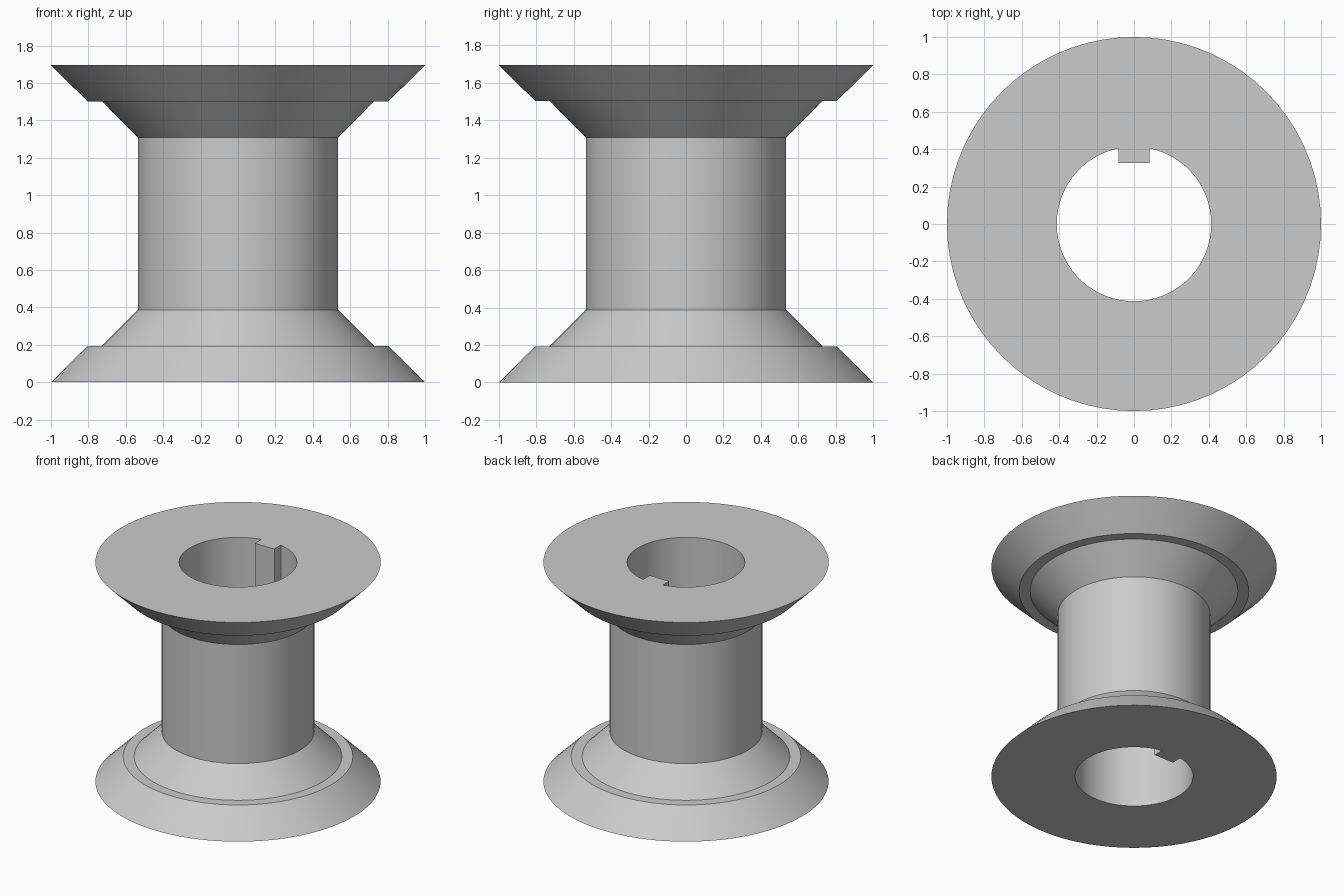
import bpy, bmesh
from math import sin, cos, pi, asin, radians

cube = bpy.data.objects.get("Cube")
if cube:
    bpy.data.objects.remove(cube)

HEIGHT = 1.695
BORE_R, KEY_HALF, KEY_Y = 0.413, 0.083, 0.325
SEGS, BORE_SEGS = 72, 56

# Outer profile (radius, height) of the lower flange, mirrored for the upper one
lower = [(1.0, 0.0), (0.805, 0.193), (0.728, 0.193), (0.535, 0.387)]
profile = lower + [(r, HEIGHT - z) for r, z in reversed(lower)]

# Bore outline with a rectangular key on the back side
gap = asin(KEY_HALF / BORE_R)
start, sweep = pi / 2 + gap, 2 * pi - 2 * gap
bore = [(BORE_R * cos(start + sweep * i / BORE_SEGS),
         BORE_R * sin(start + sweep * i / BORE_SEGS)) for i in range(BORE_SEGS + 1)]
bore += [(KEY_HALF, KEY_Y), (-KEY_HALF, KEY_Y)]

bm = bmesh.new()


def ring(points, z):
    return [bm.verts.new((x, y, z)) for x, y in points]


def skin(a, b):
    for i in range(len(a)):
        j = (i + 1) % len(a)
        bm.faces.new((a[i], a[j], b[j], b[i]))


def loop_edges(verts):
    return [bm.edges.get((verts[i - 1], verts[i])) for i in range(len(verts))]


# Turned outer surface
circle = [(cos(2 * pi * i / SEGS), sin(2 * pi * i / SEGS)) for i in range(SEGS)]
outer = [ring([(r * x, r * y) for x, y in circle], z) for r, z in profile]
for a, b in zip(outer, outer[1:]):
    skin(a, b)

# Keyed bore wall
inner = [ring(bore, z) for z in (0, HEIGHT)]
skin(inner[1], inner[0])

# Flat end faces with the bore left open
for o, i in ((outer[0], inner[0]), (outer[-1], inner[1])):
    bmesh.ops.triangle_fill(bm, use_beauty=True, edges=loop_edges(o) + loop_edges(i))

bmesh.ops.recalc_face_normals(bm, faces=bm.faces)
mesh = bpy.data.meshes.new("flanged_spool")
bm.to_mesh(mesh)
bm.free()

spool = bpy.data.objects.new("flanged_spool", mesh)
bpy.context.collection.objects.link(spool)

# Single plain grey
grey = bpy.data.materials.new("plain_grey")
grey.use_nodes = True
colour = (0.6, 0.6, 0.6, 1)
grey.diffuse_color = colour
grey.node_tree.nodes["Principled BSDF"].inputs["Base Color"].default_value = colour
mesh.materials.append(grey)

bpy.ops.object.select_all(action="DESELECT")
spool.select_set(True)
bpy.context.view_layer.objects.active = spool
bpy.ops.object.shade_smooth_by_angle(angle=radians(25))
